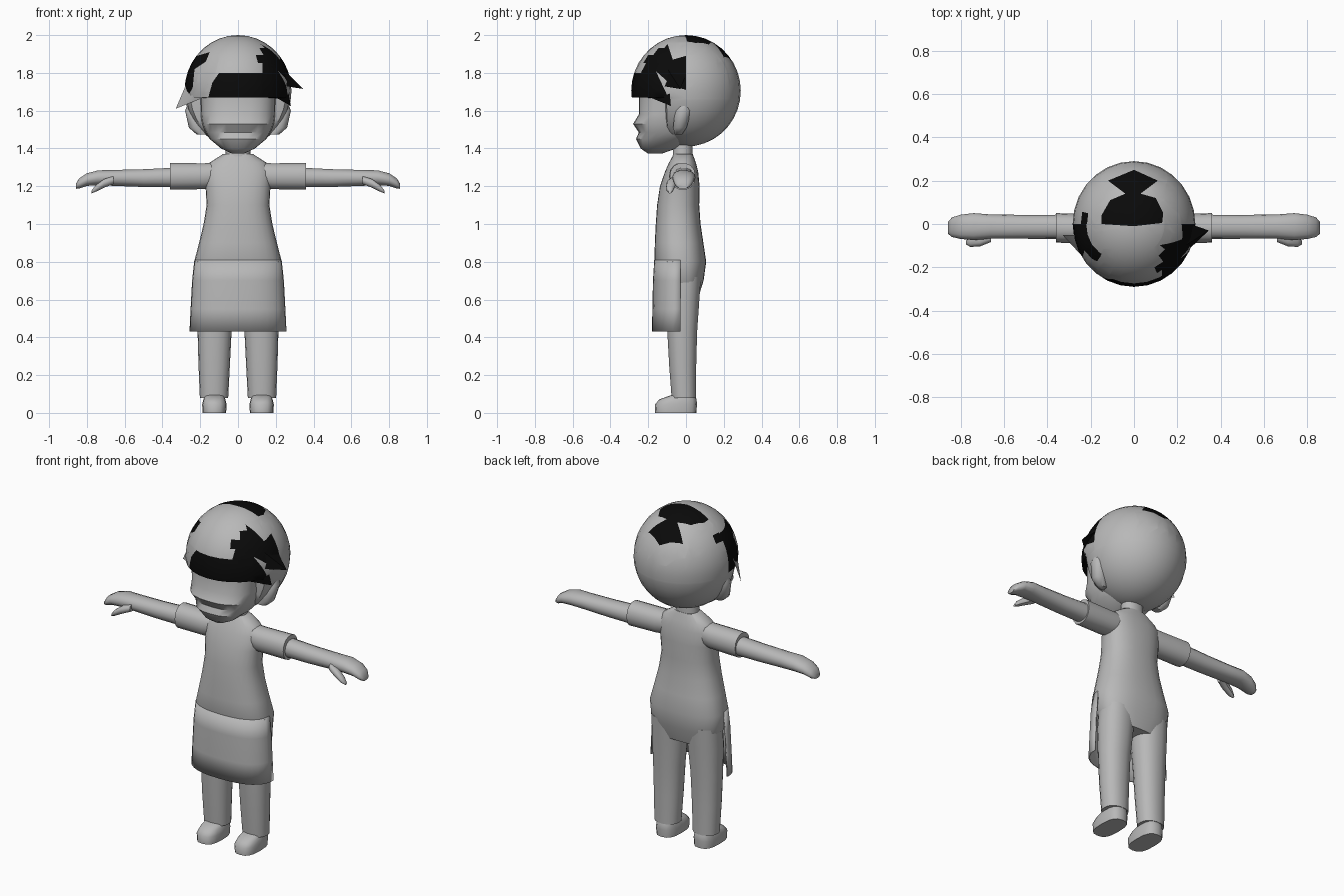
import bpy, bmesh, math
from mathutils import Vector

if "Cube" in bpy.data.objects:
    bpy.data.objects.remove(bpy.data.objects["Cube"])


def material(name, v):
    m = bpy.data.materials.new(name)
    m.diffuse_color = (v, v, v, 1)
    m.use_nodes = True
    m.node_tree.nodes["Principled BSDF"].inputs["Base Color"].default_value = m.diffuse_color
    return m


GREY = material("soft grey", 0.48)
BLACK = material("black", 0.003)


def finish(name, bm, mats=(GREY,), mirror=False, angle=45, recalc=True):
    if recalc:
        bmesh.ops.recalc_face_normals(bm, faces=bm.faces)
    me = bpy.data.meshes.new(name)
    bm.to_mesh(me)
    bm.free()
    ob = bpy.data.objects.new(name, me)
    bpy.context.collection.objects.link(ob)
    for m in mats:
        me.materials.append(m)
    bpy.ops.object.select_all(action='DESELECT')
    ob.select_set(True)
    bpy.context.view_layer.objects.active = ob
    bpy.ops.object.shade_smooth_by_angle(angle=math.radians(angle))
    if mirror:
        ob.modifiers.new("mirror", 'MIRROR').use_mirror_merge = False
    return ob


def spow(v, p):
    return math.copysign(abs(v) ** (2 / p), v)


def loft(name, rings, axis='z', n=20, p=2.2, mirror=False, angle=45):
    """Rings along z: (z, cx, half_x, y_front, y_back); along x: (x, cy, cz, half_y, half_z)."""
    bm = bmesh.new()
    loops = []
    for r in rings:
        loop = []
        for i in range(n):
            a = 2 * math.pi * i / n
            c, s = spow(math.cos(a), p), spow(math.sin(a), p)
            if axis == 'z':
                co = (r[1] + r[2] * c, (r[3] + r[4]) / 2 + (r[4] - r[3]) / 2 * s, r[0])
            else:
                co = (r[0], r[1] + r[3] * c, r[2] + r[4] * s)
            loop.append(bm.verts.new(co))
        loops.append(loop)
    for a, b in zip(loops, loops[1:]):
        for i in range(n):
            j = (i + 1) % n
            bm.faces.new((a[i], a[j], b[j], b[i]))
    bm.faces.new(loops[0])
    bm.faces.new(loops[-1])
    return finish(name, bm, mirror=mirror, angle=angle)


def inside(u, v, poly):
    hit = False
    for (a, b), (c, d) in zip(poly, poly[1:] + poly[:1]):
        if (b > v) != (d > v) and u < (c - a) * (v - b) / (d - b) + a:
            hit = not hit
    return hit


def paint(bm, poly, u, v, side):
    """Cut a patch outline into the hair along one axis and colour its inside black."""
    lo = [min(q[k] for q in poly) - 0.03 for k in (0, 1)]
    hi = [max(q[k] for q in poly) + 0.03 for k in (0, 1)]
    for p, q in zip(poly, poly[1:] + poly[:1]):
        co, no = Vector(), Vector()
        co[u], co[v] = p
        no[u], no[v] = q[1] - p[1], p[0] - q[0]
        faces = []
        for f in bm.faces:
            c = f.calc_center_median()
            if side(c) and lo[0] < c[u] < hi[0] and lo[1] < c[v] < hi[1]:
                faces.append(f)
        geom = set(faces)
        for f in faces:
            geom.update(f.edges)
            geom.update(f.verts)
        bmesh.ops.bisect_plane(bm, geom=list(geom), dist=1e-5, plane_co=co, plane_no=no)
    for f in bm.faces:
        c = f.calc_center_median()
        if side(c) and inside(c[u], c[v], poly):
            f.material_index = 1


# Hair: round shell with a flat fringe ledge and a recessed front below it
bm = bmesh.new()
bmesh.ops.create_uvsphere(bm, u_segments=28, v_segments=18, radius=1)
for vert in bm.verts:
    x, y, z = vert.co
    vert.co = (x * 0.283, y * 0.29, 1.705 + z * 0.295)
for z in (1.67, 1.664):
    bmesh.ops.bisect_plane(bm, geom=bm.verts[:] + bm.edges[:] + bm.faces[:],
                           plane_co=(0, 0, z), plane_no=(0, 0, 1))
for vert in bm.verts:
    if vert.co.z < 1.667 and vert.co.y < -0.1:
        vert.co.y = -0.1 + 0.1 * (vert.co.y + 0.1)
# Black patches: fringe, right side, left side, crown
paint(bm, [(-0.16, 1.66), (-0.135, 1.75), (-0.1, 1.8), (0.13, 1.8), (0.13, 1.66)],
      0, 2, lambda c: c.y < -0.12 and c.z > 1.667)
paint(bm, [(-0.32, 1.66), (-0.32, 1.96), (-0.1, 1.96), (-0.07, 1.87), (0, 1.89),
           (0, 1.71), (-0.07, 1.73), (-0.16, 1.81), (-0.08, 1.64)],
      1, 2, lambda c: c.x > 0.128 and c.z > 1.66)
paint(bm, [(-0.31, 1.67), (-0.3, 1.8), (-0.25, 1.88), (-0.15, 1.91), (-0.17, 1.86),
           (-0.23, 1.82), (-0.24, 1.72), (-0.27, 1.67)],
      0, 2, lambda c: c.y < 0.02 and c.x < -0.1)
paint(bm, [(-0.15, 0), (-0.15, 0.04), (-0.11, 0.11), (-0.04, 0.14), (-0.12, 0.2), (0, 0.25),
           (0.11, 0.2), (0.03, 0.14), (0.1, 0.12), (0.135, 0.05), (0.13, 0.005), (0, -0.01)],
      0, 1, lambda c: c.z > 1.75)
finish("hair", bm, (GREY, BLACK), recalc=False)


# Pointed hair tufts
def tuft(name, base, tip, mat):
    bm = bmesh.new()
    b = [bm.verts.new(c) for c in base]
    t = bm.verts.new(tip)
    bm.faces.new(b)
    for i in range(len(b)):
        bm.faces.new((b[i], b[(i + 1) % len(b)], t))
    finish(name, bm, (mat,))


tuft("right_upper_tuft", [(0.22, -0.11, 1.84), (0.26, 0, 1.79), (0.25, -0.12, 1.73)],
     (0.345, -0.03, 1.715), BLACK)
tuft("right_lower_tuft", [(0.22, -0.17, 1.75), (0.26, -0.09, 1.73), (0.2, -0.19, 1.67)],
     (0.28, -0.08, 1.625), BLACK)
tuft("left_tuft", [(-0.16, -0.235, 1.74), (-0.27, -0.05, 1.75), (-0.18, -0.19, 1.67)],
     (-0.33, -0.05, 1.61), GREY)

# Face, ears and neck
loft("face", [(1.372, 0, 0.03, -0.2, -0.13), (1.4, 0, 0.09, -0.24, -0.05),
              (1.45, 0, 0.15, -0.265, 0.02), (1.485, 0, 0.172, -0.25, 0.05),
              (1.53, 0, 0.19, -0.28, 0.05), (1.58, 0, 0.197, -0.25, 0.05),
              (1.71, 0, 0.2, -0.25, 0.05)], n=24, p=2.5)
loft("ear", [(1.475, 0.19, 0.03, -0.06, -0.02), (1.51, 0.215, 0.045, -0.07, 0.005),
             (1.6, 0.235, 0.045, -0.06, 0.03), (1.64, 0.24, 0.025, -0.035, 0.02)],
     n=10, mirror=True)
loft("neck", [(1.3, 0, 0.075, -0.085, 0.04), (1.37, 0, 0.066, -0.07, 0.035),
              (1.45, 0, 0.062, -0.065, 0.035)], n=14)

# Torso with hips, and the curved apron front
loft("torso", [(0.61, 0, 0.17, -0.09, 0.065), (0.7, 0, 0.222, -0.13, 0.093),
               (0.8, 0, 0.232, -0.167, 0.107), (0.9, 0, 0.206, -0.165, 0.092),
               (1.0, 0, 0.182, -0.16, 0.077), (1.1, 0, 0.166, -0.153, 0.07),
               (1.2, 0, 0.172, -0.138, 0.072), (1.28, 0, 0.178, -0.11, 0.064),
               (1.325, 0, 0.15, -0.09, 0.052), (1.37, 0, 0.08, -0.065, 0.036)],
     n=28, p=2.4)
bm = bmesh.new()
rows = []
for z, w, front in ((0.81, 0.231, -0.168), (0.7, 0.243, -0.175), (0.55, 0.251, -0.178), (0.43, 0.257, -0.18)):
    rows.append([bm.verts.new((w * spow(math.cos(a), 2.4), -0.03 + (front + 0.03) * spow(math.sin(a), 2.4), z))
                 for a in (math.pi * i / 16 for i in range(17))])
for a, b in zip(rows, rows[1:]):
    for i in range(16):
        bm.faces.new((a[i], a[i + 1], b[i + 1], b[i]))
apron = finish("apron", bm)
apron.modifiers.new("thickness", 'SOLIDIFY').thickness = 0.008

# Sleeves, arms with mitten hands, thumbs
loft("sleeve", [(0.1, -0.02, 1.262, 0.06, 0.065), (0.18, -0.022, 1.253, 0.068, 0.07),
                (0.36, -0.018, 1.252, 0.068, 0.072)], 'x', n=14, mirror=True)
loft("arm", [(0.3, -0.013, 1.247, 0.056, 0.054), (0.5, -0.013, 1.243, 0.055, 0.048),
             (0.66, -0.012, 1.244, 0.056, 0.043), (0.74, -0.012, 1.245, 0.062, 0.04),
             (0.8, -0.013, 1.235, 0.056, 0.034), (0.84, -0.015, 1.215, 0.045, 0.028),
             (0.858, -0.017, 1.2, 0.028, 0.014)], 'x', n=14, mirror=True)
loft("thumb", [(0.66, -0.055, 1.232, 0.028, 0.022), (0.71, -0.077, 1.215, 0.026, 0.024),
               (0.755, -0.085, 1.187, 0.021, 0.018), (0.775, -0.085, 1.17, 0.009, 0.008)],
     'x', n=10, mirror=True)

# Trouser legs and shoes
loft("trouser_leg", [(0.08, 0.127, 0.075, -0.077, 0.055), (0.25, 0.126, 0.083, -0.09, 0.055),
                     (0.43, 0.124, 0.09, -0.1, 0.06), (0.6, 0.118, 0.1, -0.108, 0.072),
                     (0.72, 0.115, 0.1, -0.1, 0.08)], n=18, mirror=True)
loft("shoe", [(0, 0.125, 0.062, -0.163, 0.055), (0.045, 0.125, 0.065, -0.165, 0.058),
              (0.072, 0.125, 0.058, -0.14, 0.056), (0.095, 0.125, 0.05, -0.075, 0.045)],
     n=16, p=2.8, mirror=True)
